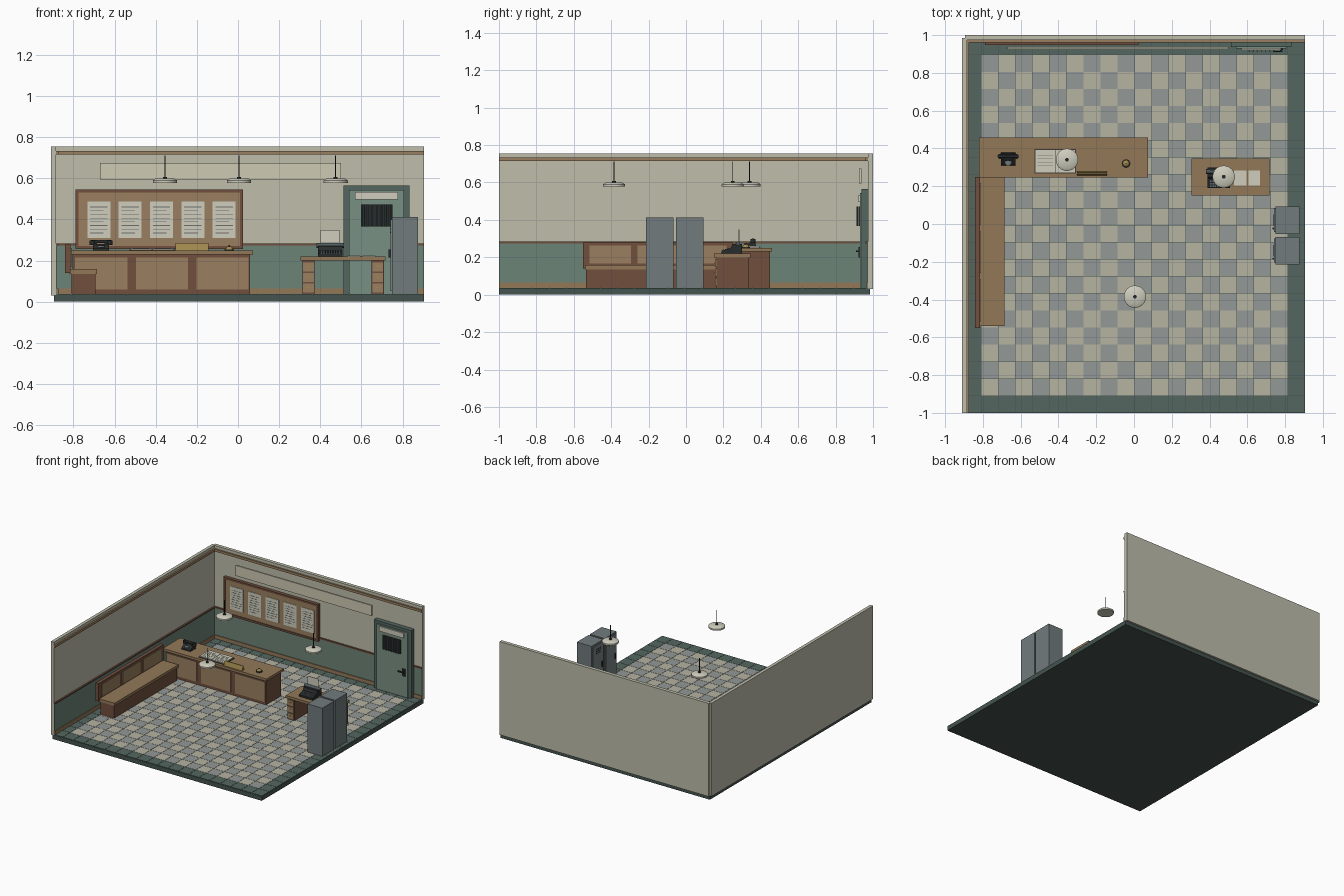
import bpy, bmesh, math
from mathutils import Matrix, Vector

mats = {}
def mat(rgb):
    if rgb not in mats:
        m = bpy.data.materials.new("colour_%d_%d_%d" % rgb)
        m.diffuse_color = [(c / 255) ** 2.2 for c in rgb] + [1]
        mats[rgb] = m
    return mats[rgb]

CREAM, GREEN, DKGREEN = (190, 188, 170), (108, 130, 118), (84, 102, 95)
WOOD, BROWN, TAN = (146, 120, 88), (112, 80, 64), (152, 126, 96)
PAPER, INK, GREY = (205, 204, 188), (45, 48, 48), (112, 122, 124)
BRASS, DOOR, DKGREY = (160, 136, 80), (120, 142, 130), (80, 90, 92)

def finish(name, bm, rgb, smooth=False):
    me = bpy.data.meshes.new(name)
    bm.to_mesh(me)
    bm.free()
    ob = bpy.data.objects.new(name, me)
    bpy.context.collection.objects.link(ob)
    me.materials.append(mat(rgb))
    if smooth:
        bpy.context.view_layer.objects.active = ob
        ob.select_set(True)
        bpy.ops.object.shade_smooth_by_angle(angle=math.radians(40))
        ob.select_set(False)
    return ob

def boxes(name, rgb, items):
    """Each item is x0, x1, y0, y1, z0, z1."""
    bm = bmesh.new()
    for x0, x1, y0, y1, z0, z1 in items:
        m = Matrix.Translation(((x0 + x1) / 2, (y0 + y1) / 2, (z0 + z1) / 2))
        bmesh.ops.create_cube(bm, size=1, matrix=m @ Matrix.Diagonal((x1 - x0, y1 - y0, z1 - z0, 1)))
    return finish(name, bm, rgb)

def lathe(name, rgb, centre, profile, axis='Z', n=24):
    """Spin (radius, height) points about an axis through centre."""
    bm = bmesh.new()
    vs = [bm.verts.new((r, 0, z)) for r, z in profile]
    es = [bm.edges.new(p) for p in zip(vs, vs[1:])]
    bmesh.ops.spin(bm, geom=vs + es, cent=(0, 0, 0), axis=(0, 0, 1), angle=math.tau, steps=n)
    bmesh.ops.remove_doubles(bm, verts=bm.verts, dist=1e-5)
    bmesh.ops.recalc_face_normals(bm, faces=bm.faces)
    rot = {'Z': Matrix(), 'X': Matrix.Rotation(math.pi / 2, 4, 'Y'), 'Y': Matrix.Rotation(math.pi / 2, 4, 'X')}[axis]
    bm.transform(Matrix.Translation(centre) @ rot)
    return finish(name, bm, rgb, True)

def rod(name, rgb, centre, r, h, axis='Z', n=16):
    return lathe(name, rgb, centre, [(0, -h / 2), (r, -h / 2), (r, h / 2), (0, h / 2)], axis, n)

def wedge(name, rgb, x0, x1, profile):
    """Extrude a (y, z) profile along x."""
    bm = bmesh.new()
    f = bm.faces.new([bm.verts.new((x0, y, z)) for y, z in profile])
    ext = bmesh.ops.extrude_face_region(bm, geom=[f])["geom"]
    bmesh.ops.translate(bm, verts=[v for v in ext if isinstance(v, bmesh.types.BMVert)], vec=(x1 - x0, 0, 0))
    bmesh.ops.recalc_face_normals(bm, faces=bm.faces)
    return finish(name, bm, rgb)

# floor slab and checker tiles with a dark border
boxes("floor_slab", (70, 84, 79), [(-0.895, 0.905, -1, 0.985, 0, 0.033)])
tiles = {0: [], 1: [], 2: []}
T, G = 0.0902, 0.001
for i in range(20):
    for j in range(22):
        x, y = -0.899 + i * T, -0.999 + j * T
        kind = 2 if i in (0, 19) or j in (0, 21) else (i + j) % 2
        tiles[kind].append((x + G, x + T - G, y + G, y + T - G, 0.03, 0.037))
boxes("floor_tiles_light", (180, 178, 160), tiles[0])
boxes("floor_tiles_grey", (146, 152, 150), tiles[1])
boxes("floor_border_tiles", DKGREEN, tiles[2])

# walls with wainscot, skirting, dado and picture rail
boxes("left_wall", CREAM, [(-0.91, -0.885, -1, 0.985, 0.03, 0.755)])
boxes("back_wall", CREAM, [(-0.895, 0.905, 0.973, 1.0, 0.03, 0.755)])
def wall_strip(name, rgb, d, z0, z1):
    boxes(name, rgb, [(-0.887, -0.885 + d, -1, 0.973, z0, z1), (-0.885, 0.905, 0.973 - d, 0.975, z0, z1)])
wall_strip("wainscot", GREEN, 0.005, 0.037, 0.275)
wall_strip("skirting", WOOD, 0.011, 0.037, 0.065)
wall_strip("dado_rail", BROWN, 0.012, 0.274, 0.284)
wall_strip("picture_rail", TAN, 0.012, 0.715, 0.733)

# reception counter
boxes("counter_body", BROWN, [(-0.805, 0.058, 0.262, 0.448, 0.037, 0.23)])
boxes("counter_top", WOOD, [(-0.82, 0.073, 0.246, 0.459, 0.23, 0.249)])
boxes("counter_panels", TAN, [(x, x + 0.255, 0.256, 0.266, 0.06, 0.216) for x in (-0.793, -0.497, -0.203)])

# waiting bench
boxes("bench_base", BROWN, [(-0.81, -0.692, -0.535, 0.24, 0.037, 0.136)])
boxes("bench_seat", WOOD, [(-0.82, -0.685, -0.54, 0.245, 0.136, 0.158)])
boxes("bench_back", BROWN, [(-0.842, -0.815, -0.55, 0.25, 0.14, 0.279)])
boxes("bench_back_panels", TAN, [(-0.82, -0.81, y, y + 0.22, 0.168, 0.262) for y in (-0.515, -0.259, -0.003)])

# notice board with sheets
boxes("notice_board", TAN, [(-0.785, 0.02, 0.953, 0.974, 0.262, 0.538)])
boxes("notice_board_frame", BROWN, [
    (-0.79, -0.775, 0.947, 0.974, 0.257, 0.545), (0.01, 0.025, 0.947, 0.974, 0.257, 0.545),
    (-0.775, 0.01, 0.947, 0.974, 0.257, 0.272), (-0.775, 0.01, 0.947, 0.974, 0.53, 0.545)])
sheets, lines = [], []
for i in range(5):
    x = -0.733 + i * 0.1525
    sheets.append((x, x + 0.112, 0.95, 0.954, 0.31, 0.488))
    for k in range(8):
        lines.append((x + 0.014, x + (0.098 if k % 3 else 0.08), 0.949, 0.951, 0.333 + k * 0.018, 0.336 + k * 0.018))
boxes("notice_sheets", PAPER, sheets)
boxes("notice_lines", (110, 112, 108), lines)

# blank wall sign
boxes("wall_sign", (205, 200, 178), [(-0.67, 0.5, 0.926, 0.938, 0.594, 0.675)])

# cell door
boxes("door_frame", DKGREEN, [(0.513, 0.54, 0.938, 0.974, 0.037, 0.565), (0.808, 0.835, 0.938, 0.974, 0.037, 0.565),
                              (0.54, 0.808, 0.938, 0.974, 0.543, 0.565)])
boxes("door_leaf", DOOR, [(0.54, 0.808, 0.93, 0.965, 0.037, 0.543)])
boxes("door_plate", PAPER, [(0.568, 0.777, 0.922, 0.931, 0.496, 0.534)])
boxes("door_window", INK, [(0.597, 0.752, 0.922, 0.931, 0.366, 0.472)])
for i in range(7):
    rod("window_bar", DKGREY, (0.61 + i * 0.0215, 0.916, 0.419), 0.004, 0.106, n=8)
boxes("door_handle", INK, [(0.765, 0.79, 0.922, 0.931, 0.2, 0.255), (0.735, 0.785, 0.91, 0.917, 0.228, 0.237),
                           (0.774, 0.783, 0.915, 0.925, 0.228, 0.237)])

# desk with two drawer pedestals
boxes("desk_top", WOOD, [(0.305, 0.717, 0.15, 0.346, 0.2, 0.22)])
peds = [(0.313, 0.373), (0.65, 0.71)]
boxes("desk_pedestals", BROWN, [(a, b, 0.162, 0.338, 0.037, 0.2) for a, b in peds])
boxes("desk_drawers", TAN, [(a + 0.004, b - 0.004, 0.156, 0.164, 0.046 + k * 0.051, 0.088 + k * 0.051)
                            for a, b in peds for k in range(3)])
boxes("drawer_handles", BRASS, [((a + b) / 2 - 0.01, (a + b) / 2 + 0.01, 0.152, 0.157, 0.066 + k * 0.051, 0.071 + k * 0.051)
                                for a, b in peds for k in range(3)])
boxes("desk_papers", PAPER, [(0.53, 0.595, 0.203, 0.283, 0.22, 0.224), (0.605, 0.668, 0.203, 0.283, 0.22, 0.224)])

# typewriter
wedge("typewriter_body", INK, 0.39, 0.508,
      [(0.19, 0.22), (0.3, 0.22), (0.3, 0.27), (0.25, 0.27), (0.24, 0.25), (0.19, 0.234)])
rod("typewriter_roller", DKGREY, (0.449, 0.278, 0.274), 0.012, 0.135, 'X')
boxes("typewriter_paper", PAPER, [(0.402, 0.494, 0.281, 0.285, 0.27, 0.348)])
boxes("typewriter_keys", GREY, [(0.402 + c * 0.0125, 0.410 + c * 0.0125, 0.195 + r * 0.014, 0.203 + r * 0.014,
                                 0.232 + r * 0.0045, 0.241 + r * 0.0045) for c in range(8) for r in range(3)])

# lockers with doors facing the room
for y in (-0.214, -0.053):
    w = 0.146
    boxes("locker_body", GREY, [(0.748, 0.875, y, y + w, 0.037, 0.412)])
    boxes("locker_door", (120, 130, 132), [(0.741, 0.75, y + 0.01, y + w - 0.01, 0.052, 0.4)])
    boxes("locker_vents", INK, [(0.7395, 0.743, y + 0.043, y + w - 0.043, 0.335 + k * 0.016, 0.341 + k * 0.016) for k in range(3)])
    boxes("locker_handle", INK, [(0.732, 0.743, y + 0.025, y + 0.034, 0.215, 0.255)])

# telephone
wedge("telephone_base", INK, -0.705, -0.628,
      [(0.31, 0.249), (0.378, 0.249), (0.37, 0.281), (0.345, 0.281), (0.312, 0.258)])
lathe("telephone_dial", GREY, (-0.666, 0.327, 0.27), [(0, 0.005), (0.018, 0.003), (0.018, -0.006), (0, -0.006)])
boxes("telephone_cradle", INK, [(x, x + 0.01, 0.345, 0.372, 0.278, 0.29) for x in (-0.695, -0.648)])
rod("telephone_handset", INK, (-0.666, 0.358, 0.293), 0.008, 0.1, 'X')
for x in (-0.708, -0.624):
    rod("telephone_earpiece", INK, (x, 0.358, 0.287), 0.014, 0.02)

# open ledger
boxes("ledger_cover", (70, 60, 54), [(-0.527, -0.308, 0.268, 0.397, 0.249, 0.253)])
boxes("ledger_pages", PAPER, [(-0.522, -0.419, 0.273, 0.392, 0.253, 0.26), (-0.416, -0.313, 0.273, 0.392, 0.253, 0.26)])
boxes("ledger_lines", (130, 130, 122), [(x, x + 0.08, 0.29 + k * 0.018, 0.292 + k * 0.018, 0.259, 0.261)
                                        for x in (-0.51, -0.405) for k in range(5)])

# blank nameplate and bell
wedge("nameplate", BRASS, -0.303, -0.143, [(0.257, 0.249), (0.279, 0.249), (0.272, 0.285), (0.266, 0.285)])
rod("bell_base", INK, (-0.042, 0.32, 0.252), 0.023, 0.006, n=24)
lathe("bell_dome", BRASS, (-0.042, 0.32, 0.255),
      [(0.018, 0)] + [(0.018 * math.cos(a * math.pi / 12), 0.015 * math.sin(a * math.pi / 12)) for a in range(1, 6)] + [(0, 0.015)])
rod("bell_button", INK, (-0.042, 0.32, 0.272), 0.003, 0.007, n=8)

# hanging lamps
for x, y in ((-0.355, 0.34), (0.475, 0.25), (0.005, -0.385)):
    lathe("lamp_shade", PAPER, (x, y, 0), [(0, 0.6), (0.046, 0.599), (0.059, 0.59), (0.059, 0.578), (0, 0.578)], n=32)
    rod("lamp_cap", INK, (x, y, 0.603), 0.01, 0.008)
    rod("lamp_cord", INK, (x, y, 0.655), 0.0025, 0.114, n=8)
